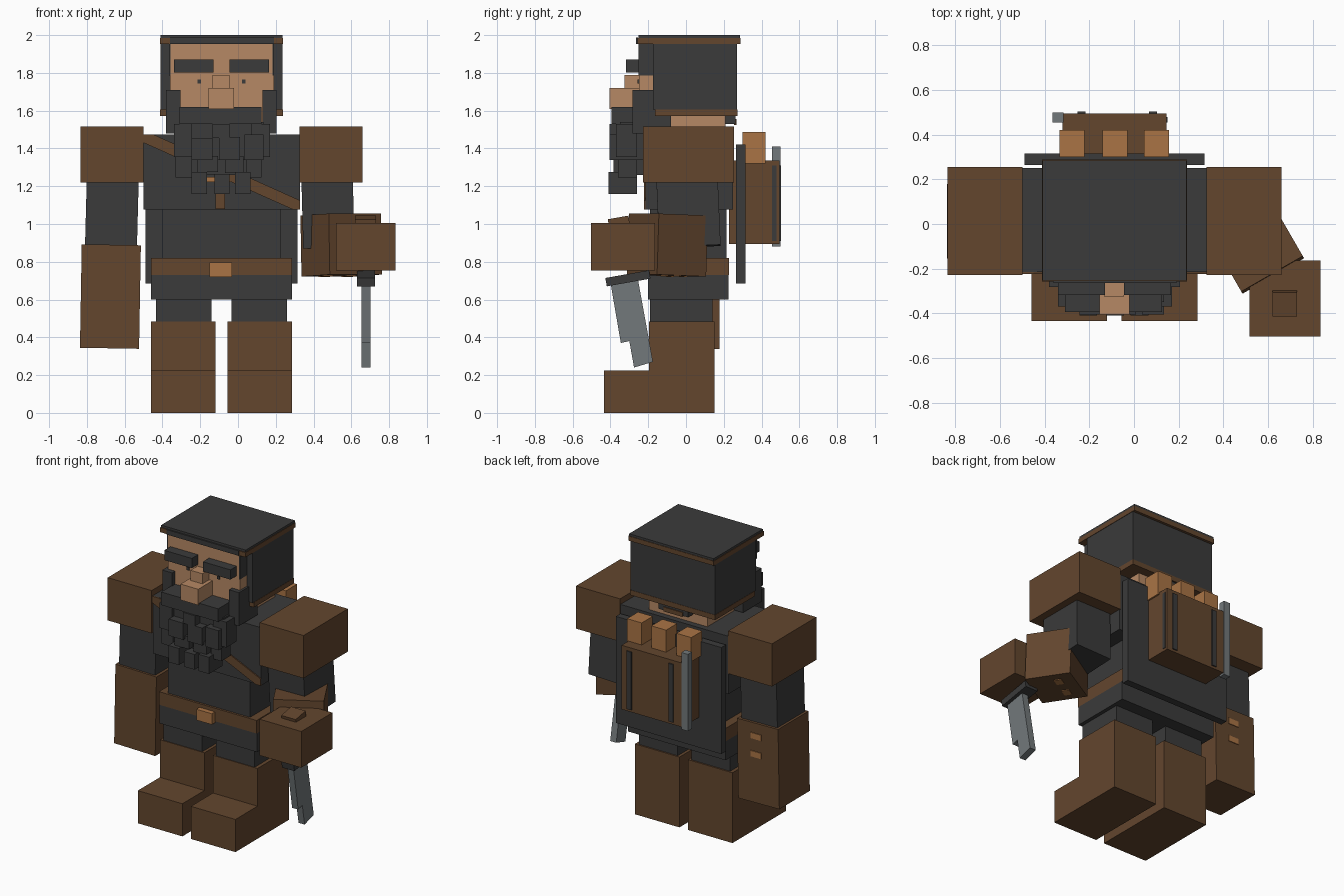
import bpy, bmesh, math
from mathutils import Matrix, Vector

MID = -0.0875  # symmetry plane of the figure


def material(name, rgb):
    m = bpy.data.materials.new(name)
    m.diffuse_color = (*rgb, 1)
    return m


DARK = material("dark cloth", (0.043, 0.043, 0.043))
BROWN = material("brown leather", (0.125, 0.061, 0.027))
SKIN = material("skin", (0.470, 0.250, 0.128))
ORANGE = material("tan leather", (0.400, 0.175, 0.060))
STEEL = material("steel", (0.170, 0.190, 0.197))


def finish(name, bm, mat):
    bmesh.ops.recalc_face_normals(bm, faces=bm.faces)
    me = bpy.data.meshes.new(name)
    bm.to_mesh(me)
    bm.free()
    me.materials.append(mat)
    ob = bpy.data.objects.new(name, me)
    bpy.context.collection.objects.link(ob)
    return ob


def box(name, x, y, z, mat, rot=(0, 0, 0)):
    """Box from (min, max) ranges, turned about its own centre (degrees)."""
    bm = bmesh.new()
    size = Vector((x[1] - x[0], y[1] - y[0], z[1] - z[0]))
    bmesh.ops.create_cube(bm, size=1, matrix=Matrix.Diagonal((*size, 1)))
    ob = finish(name, bm, mat)
    ob.location = ((x[0] + x[1]) / 2, (y[0] + y[1]) / 2, (z[0] + z[1]) / 2)
    ob.rotation_euler = [math.radians(a) for a in rot]
    return ob


def pair(name, x, y, z, mat):
    """Box plus its mirror image across the middle of the figure."""
    box(name + "_right", x, y, z, mat)
    box(name + "_left", (2 * MID - x[1], 2 * MID - x[0]), y, z, mat)


def prism(name, points, depth, mat):
    """Extrude a closed outline of 3D points along a vector."""
    bm = bmesh.new()
    f = bm.faces.new([bm.verts.new(p) for p in points])
    ext = bmesh.ops.extrude_face_region(bm, geom=[f], use_keep_orig=True)
    bmesh.ops.translate(bm, vec=depth, verts=[
        v for v in ext["geom"] if isinstance(v, bmesh.types.BMVert)])
    return finish(name, bm, mat)


# Legs and boots
pair("upper_leg", (-0.435, -0.14), (-0.19, 0.14), (0.45, 0.62), DARK)
for side, x0, x1 in (("right", -0.46, -0.12), ("left", -0.055, 0.285)):
    outline = [(-0.435, 0), (0.15, 0), (0.15, 0.485), (-0.195, 0.485),
               (-0.195, 0.225), (-0.435, 0.225)]
    prism("boot_" + side, [(x0, y, z) for y, z in outline], (x1 - x0, 0, 0), BROWN)

# Torso, skirt, belt
box("skirt", (-0.46, 0.285), (-0.2, 0.225), (0.6, 0.73), DARK)
box("belt", (-0.46, 0.285), (-0.205, 0.228), (0.73, 0.82), BROWN)
box("buckle", (-0.15, -0.032), (-0.24, -0.2), (0.72, 0.795), ORANGE)
box("belly", (-0.4, 0.225), (-0.19, 0.215), (0.82, 1.08), DARK)
box("chest", (-0.5, 0.328), (-0.215, 0.25), (1.077, 1.475), DARK)
prism("chest_strap", [(x, -0.214, z) for x, z in (
    (-0.5, 1.475), (-0.45, 1.475), (0.328, 1.125), (0.328, 1.077),
    (0.29, 1.077), (-0.5, 1.43))], (0, -0.009, 0), BROWN)
box("chest_tab", (-0.12, -0.07), (-0.223, -0.214), (1.08, 1.16), BROWN)
box("pendant", (-0.17, 0.005), (-0.223, -0.214), (1.222, 1.248), ORANGE)

# Head and helmet
box("neck", (-0.31, 0.135), (-0.08, 0.21), (1.46, 1.6), SKIN)
box("face", (-0.36, 0.19), (-0.25, -0.1), (1.5, 1.955), SKIN)
pair("temple", (-0.366, -0.358), (-0.252, -0.17), (1.785, 1.955), DARK)
box("helmet", (-0.41, 0.235), (-0.175, 0.27), (1.605, 1.955), DARK)
box("helmet_lower_trim", (-0.412, 0.237), (-0.165, 0.272), (1.572, 1.607), BROWN)
box("nape_guard", (-0.2, 0.025), (0.205, 0.262), (1.53, 1.575), DARK)
box("nape_trim", (-0.16, -0.015), (0.255, 0.268), (1.525, 1.555), BROWN)
box("helmet_upper_trim", (-0.413, 0.238), (-0.258, 0.288), (1.953, 1.985), BROWN)
box("helmet_top", (-0.41, 0.235), (-0.252, 0.285), (1.985, 2.0), DARK)
box("helmet_brow", (-0.36, 0.19), (-0.264, -0.255), (1.953, 1.987), DARK)

# Face details
pair("eyebrow", (-0.34, -0.13), (-0.318, -0.24), (1.803, 1.87), DARK)
pair("eye", (-0.214, -0.195), (-0.257, -0.249), (1.745, 1.766), DARK)
box("nose_bridge", (-0.135, -0.045), (-0.325, -0.24), (1.71, 1.79), SKIN)
box("nose", (-0.155, -0.02), (-0.405, -0.25), (1.61, 1.72), SKIN)

# Beard: backing, sideburns and stacked locks
pair("sideburn", (-0.38, -0.305), (-0.283, -0.08), (1.48, 1.71), DARK)
box("moustache", (-0.31, 0.125), (-0.395, -0.24), (1.53, 1.62), DARK)
box("beard_base", (-0.31, 0.135), (-0.35, -0.2), (1.34, 1.54), DARK)
box("beard_lower_base", (-0.25, 0.075), (-0.34, -0.21), (1.26, 1.35), DARK)
locks = (  # x0, x1, z0, z1, front y
    (-0.34, -0.245, 1.355, 1.53, -0.37), (0.07, 0.17, 1.355, 1.53, -0.37),
    (-0.135, -0.045, 1.455, 1.53, -0.405), (-0.245, -0.135, 1.34, 1.455, -0.405),
    (-0.10, 0.01, 1.34, 1.46, -0.405), (0.035, 0.135, 1.34, 1.475, -0.405),
    (-0.33, -0.245, 1.245, 1.36, -0.36), (0.045, 0.125, 1.245, 1.36, -0.36),
    (-0.215, -0.105, 1.275, 1.36, -0.385), (-0.07, 0.03, 1.27, 1.36, -0.385),
    (-0.245, -0.165, 1.16, 1.275, -0.41), (-0.125, -0.045, 1.16, 1.265, -0.41),
    (-0.015, 0.065, 1.16, 1.275, -0.41))
for i, (x0, x1, z0, z1, y) in enumerate(locks):
    box(f"beard_lock_{i + 1}", (x0, x1), (y, -0.26), (z0, z1), DARK)

# Shoulders and hanging right arm
pair("shoulder", (-0.835, -0.5), (-0.228, 0.255), (1.22, 1.515), BROWN)
box("upper_arm_right", (-0.805, -0.53), (-0.14, 0.16), (0.87, 1.27), DARK, (0, 1.5, 0))
box("forearm_right", (-0.832, -0.519), (-0.155, 0.178), (0.342, 0.89), BROWN, (0, 1, 0))
for n, z in ((1, 0.80), (2, 0.675)):
    box(f"forearm_plate_{n}", (-0.7, -0.62), (0.174, 0.183), (z - 0.02, z + 0.02), ORANGE)

# Bent left arm
box("upper_arm_left", (0.34, 0.612), (-0.15, 0.175), (0.88, 1.27), DARK, (2.5, -1.5, 0))
bent = box("forearm_left", (0.387, 0.705), (-0.248, 0.052), (0.727, 1.05), BROWN, (-2, 0, 30))
for n, dx in ((1, -0.07), (2, 0.07)):
    plate = box(f"bent_forearm_plate_{n}", (dx - 0.03, dx + 0.03), (0.02, 0.07),
                (-0.166, -0.158), ORANGE)
    plate.parent = bent
box("hand_left", (0.518, 0.835), (-0.503, -0.163), (0.755, 1.005), BROWN)

# Knife held in the left hand
box("knife_pommel", (0.62, 0.73), (-0.41, -0.3), (0.98, 1.035), BROWN, (10, 0, 0))
box("knife_guard", (0.63, 0.725), (-0.425, -0.19), (0.69, 0.735), DARK, (10, 0, 0))
blade = [(-0.40, 0.69), (-0.255, 0.71), (-0.175, 0.27), (-0.275, 0.24),
         (-0.30, 0.38), (-0.345, 0.37)]
prism("knife_blade", [(0.655, y, z) for y, z in blade], (0.046, 0, 0), STEEL)

# Back board, pack, rolls and rod
box("back_board", (-0.49, 0.315), (0.265, 0.315), (0.685, 1.42), DARK)
box("pack", (-0.32, 0.145), (0.228, 0.495), (0.893, 1.335), BROWN)
for n, x in ((1, -0.235), (2, 0.085)):
    box(f"pack_strap_{n}", (x - 0.018, x + 0.018), (0.494, 0.503), (0.91, 1.31), DARK)
box("pack_side_strap", (0.143, 0.149), (0.455, 0.48), (0.91, 1.31), DARK)
for n, x in enumerate((-0.278, -0.086, 0.1)):
    box(f"bedroll_{n + 1}", (x - 0.056, x + 0.056), (0.3, 0.42), (1.32, 1.487), ORANGE)
box("pack_rod", (-0.365, -0.315), (0.455, 0.5), (0.88, 1.41), STEEL)
